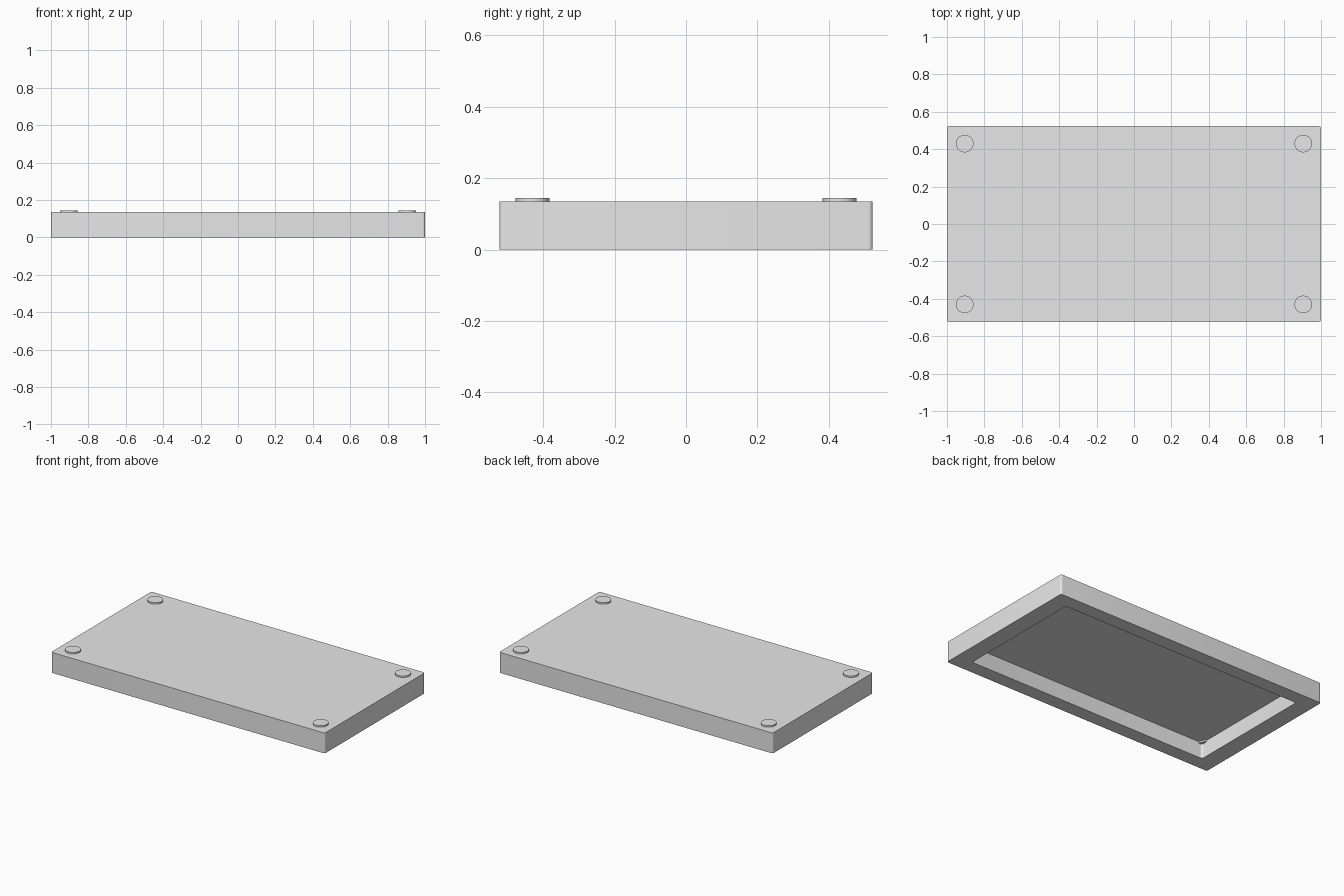
import bpy, bmesh, math

cube = bpy.data.objects.get("Cube")
if cube:
    bpy.data.objects.remove(cube, do_unlink=True)

grey = bpy.data.materials.new("plain grey")
grey.use_nodes = True
grey.diffuse_color = (0.8, 0.8, 0.8, 1)
grey.node_tree.nodes["Principled BSDF"].inputs["Base Color"].default_value = (0.8, 0.8, 0.8, 1)

HALF_X, HALF_Y, TOP = 1.0, 0.523, 0.135
INNER_X, INNER_Y, CEILING = 0.885, 0.43, 0.106
FOOT_X, FOOT_Y, FOOT_R = 0.905, 0.43, 0.047


def finish(bm, name):
    bmesh.ops.recalc_face_normals(bm, faces=bm.faces)
    mesh = bpy.data.meshes.new(name)
    bm.to_mesh(mesh)
    bm.free()
    mesh.materials.append(grey)
    obj = bpy.data.objects.new(name, mesh)
    bpy.context.collection.objects.link(obj)
    bpy.ops.object.select_all(action="DESELECT")
    obj.select_set(True)
    bpy.context.view_layer.objects.active = obj
    bpy.ops.object.shade_smooth_by_angle(angle=math.radians(35))
    return obj


def rounded_loop(bm, hx, hy, r, z, steps=6):
    """Ring of vertices around a rectangle with rounded corners."""
    verts = []
    for i, (sx, sy) in enumerate([(1, 1), (-1, 1), (-1, -1), (1, -1)]):
        for k in range(steps + 1):
            a = math.pi / 2 * (i + k / steps)
            verts.append(bm.verts.new((sx * (hx - r) + r * math.cos(a),
                                       sy * (hy - r) + r * math.sin(a), z)))
    return verts


# Slab, hollow underneath: top, outer wall, bottom rim, inner wall, ceiling
bm = bmesh.new()
rings = [rounded_loop(bm, HALF_X, HALF_Y, 0.012, TOP),
         rounded_loop(bm, HALF_X, HALF_Y, 0.012, 0),
         rounded_loop(bm, INNER_X, INNER_Y, 0.015, 0),
         rounded_loop(bm, INNER_X, INNER_Y, 0.015, CEILING)]
for a, b in zip(rings, rings[1:]):
    n = len(a)
    for i in range(n):
        j = (i + 1) % n
        bm.faces.new((a[i], a[j], b[j], b[i]))
bm.faces.new(rings[0])
bm.faces.new(rings[-1])
finish(bm, "hollow_slab")

# Round pads at the corners, passing through the slab
for fy, front in ((-1, "front"), (1, "back")):
    for fx, side in ((1, "left"), (-1, "right")):
        bm = bmesh.new()
        low, high = CEILING - 0.01, TOP + 0.01
        bmesh.ops.create_cone(bm, cap_ends=True, segments=48, radius1=FOOT_R,
                              radius2=FOOT_R, depth=high - low)
        bmesh.ops.translate(bm, verts=bm.verts,
                            vec=(fx * FOOT_X, fy * FOOT_Y, (low + high) / 2))
        finish(bm, f"{front}_{side}_pad")
